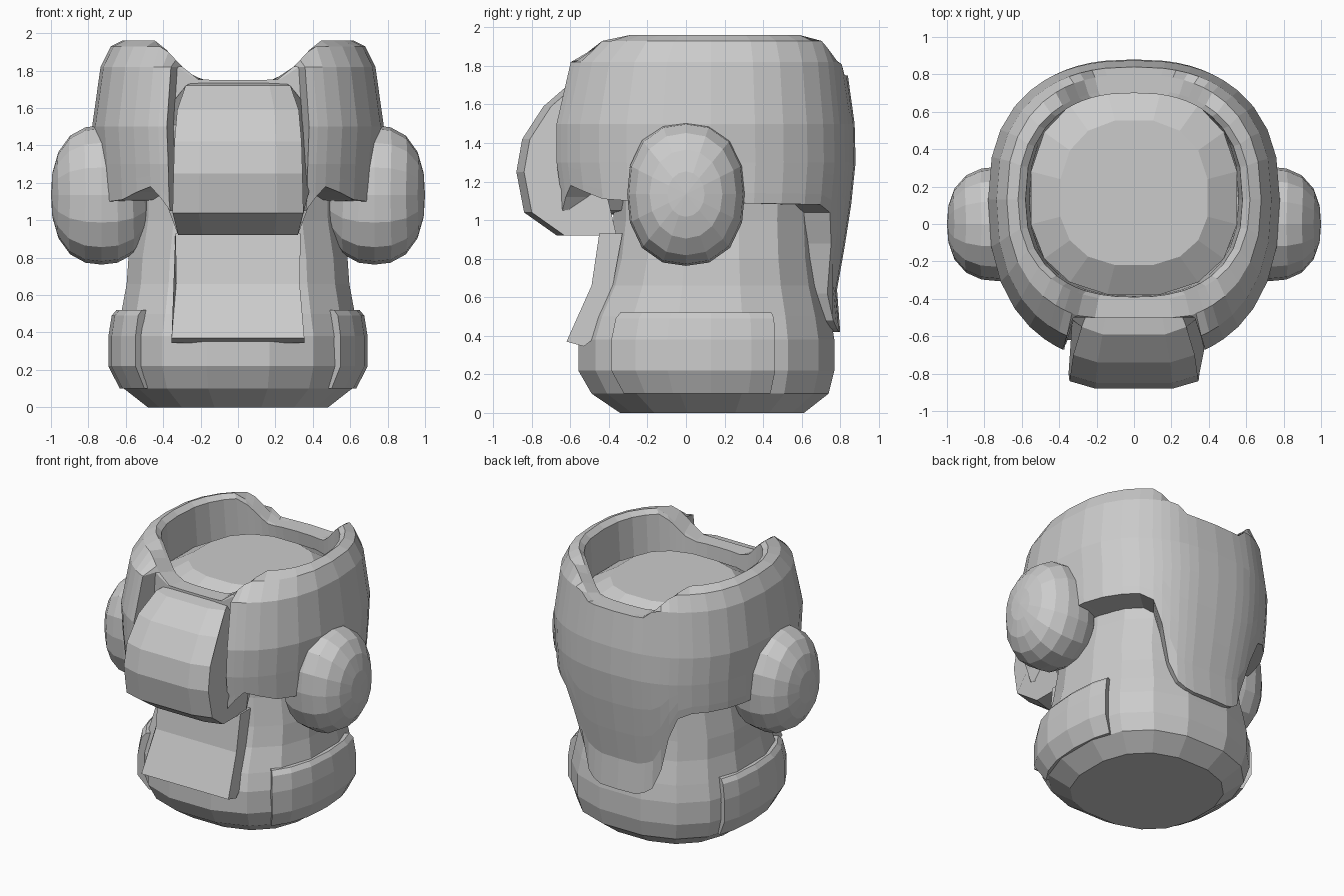
import bpy, bmesh, math

if "Cube" in bpy.data.objects:
    bpy.data.objects.remove(bpy.data.objects["Cube"])

grey = bpy.data.materials.new("plain grey")
grey.diffuse_color = (0.6, 0.6, 0.6, 1)
grey.use_nodes = True
grey.node_tree.nodes["Principled BSDF"].inputs["Base Color"].default_value = grey.diffuse_color


def build(name, bm):
    bmesh.ops.recalc_face_normals(bm, faces=bm.faces)
    me = bpy.data.meshes.new(name)
    bm.to_mesh(me)
    bm.free()
    me.materials.append(grey)
    ob = bpy.data.objects.new(name, me)
    bpy.context.collection.objects.link(ob)
    return ob


def loft(name, rings, caps=True, wrap=False):
    """Skin closed rings of points; cap the ends or wrap last to first."""
    bm = bmesh.new()
    vs = [[bm.verts.new(p) for p in r] for r in rings]
    pairs = list(zip(vs, vs[1:])) + ([(vs[-1], vs[0])] if wrap else [])
    for a, b in pairs:
        for i in range(len(a)):
            j = (i + 1) % len(a)
            bm.faces.new((a[i], a[j], b[j], b[i]))
    if caps:
        bm.faces.new(vs[0])
        bm.faces.new(vs[-1])
    return build(name, bm)


def lerp(table, t):
    """Interpolate rows (key, values...) at key t."""
    if t <= table[0][0]:
        return table[0][1:]
    for a, b in zip(table, table[1:]):
        if t <= b[0]:
            k = (t - a[0]) / (b[0] - a[0])
            return tuple(u + (v - u) * k for u, v in zip(a[1:], b[1:]))
    return table[-1][1:]


def oval(deg, rx, yf, yb, n=2.4):
    """Point on a rounded oval; 0 degrees is the back, 180 the front."""
    s, c = math.sin(math.radians(deg)), math.cos(math.radians(deg))
    mid = 0.13
    x = math.copysign(abs(s) ** (2 / n), s) * rx
    y = abs(c) ** (2 / n)
    return x, mid + y * (yb - mid) if c > 0 else mid + y * (yf - mid)


# inner body: z, half width, front y, back y
BODY = [(0, .49, -.35, .62), (.1, .62, -.50, .75), (.22, .66, -.57, .78),
        (.38, .66, -.57, .78), (.5, .635, -.53, .76), (.66, .605, -.45, .72),
        (.8, .595, -.41, .70), (1.0, .56, -.385, .69), (1.3, .55, -.38, .70),
        (1.65, .56, -.385, .72), (1.745, .40, -.225, .56)]
loft("body", [[(*oval(11.25 + i * 22.5, *r[1:]), r[0]) for i in range(16)]
              for r in BODY])

# outer shell with raised rim, front and back dips and a back flap
LOW = [(.42, .66, -.70, .80), (.62, .66, -.70, .78), (.9, .71, -.70, .83),
       (1.1, .755, -.71, .86), (1.3, .765, -.74, .88)]
HIGH = [(1.3, .765, -.74, .88), (1.5, .78, -.74, .875), (1.82, .735, -.66, .84),
        (1.93, .68, -.53, .80), (1.96, .62, -.41, .72),
        (1.93, .58, -.39, .70), (1.6, .56, -.385, .72)]
HEM = [(0, .42), (9, .42), (14, .44), (19, .48), (24, .62), (29, .88),
       (34, 1.04), (42, 1.08), (90, 1.09), (116, 1.10), (128, 1.11),
       (138, 1.15), (146, 1.18), (151, 1.12), (155, 1.05), (180, 1.03)]
DIP = [(.22, 1.75), (.27, 1.79), (.40, 1.93), (.43, 1.96)]
half = [0, 9, 14, 19, 24, 29, 34, 42, 52, 64, 76, 90, 103, 116, 128, 138, 146,
        151, 155, 158, 166, 173, 180]
angles = half + [360 - a for a in half[-2:0:-1]]


def shell_column(deg):
    hem = lerp(HEM, min(deg, 360 - deg))[0]
    rows = [(z, *lerp(LOW, z)) for z in
            (hem + t * (1.3 - hem) for t in (0, .25, .5, .75))]
    rows += HIGH + [(hem, .55, -.37, .69)]
    pts = []
    for z, *r in rows:
        x, y = oval(deg, *r)
        if 157 < deg < 203:          # tucked in behind the visor
            y = max(y, -.5)
        pts.append((x, y, min(z, lerp(DIP, abs(x))[0])))
    return pts


loft("outer_shell", list(zip(*[shell_column(a) for a in angles])),
     caps=False, wrap=True)


def slab(name, outline, bulge=0):
    """Left-right symmetric block from (y, z, half width) outline."""
    return loft(name, [[(s * w, y + (bulge if abs(s) == 1 and y < -.5 else 0), z)
                        for y, z, w in outline] for s in (-1, -.6, .6, 1)])


# front visor and the bib plate below it
slab("visor", [(-.42, 1.745, .23), (-.59, 1.72, .28), (-.74, 1.59, .325),
               (-.85, 1.42, .34), (-.88, 1.25, .345), (-.84, 1.04, .35),
               (-.67, .92, .32), (-.36, .92, .32), (-.40, 1.08, .38),
               (-.45, 1.3, .42), (-.45, 1.55, .41)], .04)
slab("bib_plate", [(-.45, .93, .335), (-.49, .66, .33), (-.62, .37, .355),
                   (-.53, .345, .355), (-.46, .40, .35), (-.38, .66, .33),
                   (-.33, .93, .335)])

# raised plates on both sides of the base
PLATE = [(.1, .9), (.1, 1.02), (.22, 1.05), (.38, 1.05), (.49, 1.06),
         (.52, 1.03), (.52, .9), (.3, .9)]
for side, label in ((1, "right"), (-1, "left")):
    rings = []
    for deg in (65, 76, 90, 104, 118, 131):
        ring = []
        for z, k in PLATE:
            x, y = oval(deg, *lerp(BODY, z))
            ring.append((side * x * k, .13 + (y - .13) * k, z))
        rings.append(ring)
    loft("side_plate_" + label, rings)

# ear pods, slightly squared ellipsoids
for side, label in ((1, "right"), (-1, "left")):
    bm = bmesh.new()
    bmesh.ops.create_uvsphere(bm, u_segments=16, v_segments=10, radius=1)
    for v in bm.verts:
        k = sum(abs(c) ** 2.4 for c in v.co) ** (-1 / 2.4)
        x, y, z = v.co * k
        v.co = (side * (.73 + .27 * z), .305 * y, 1.135 + .372 * x)
    build("ear_pod_" + label, bm)
